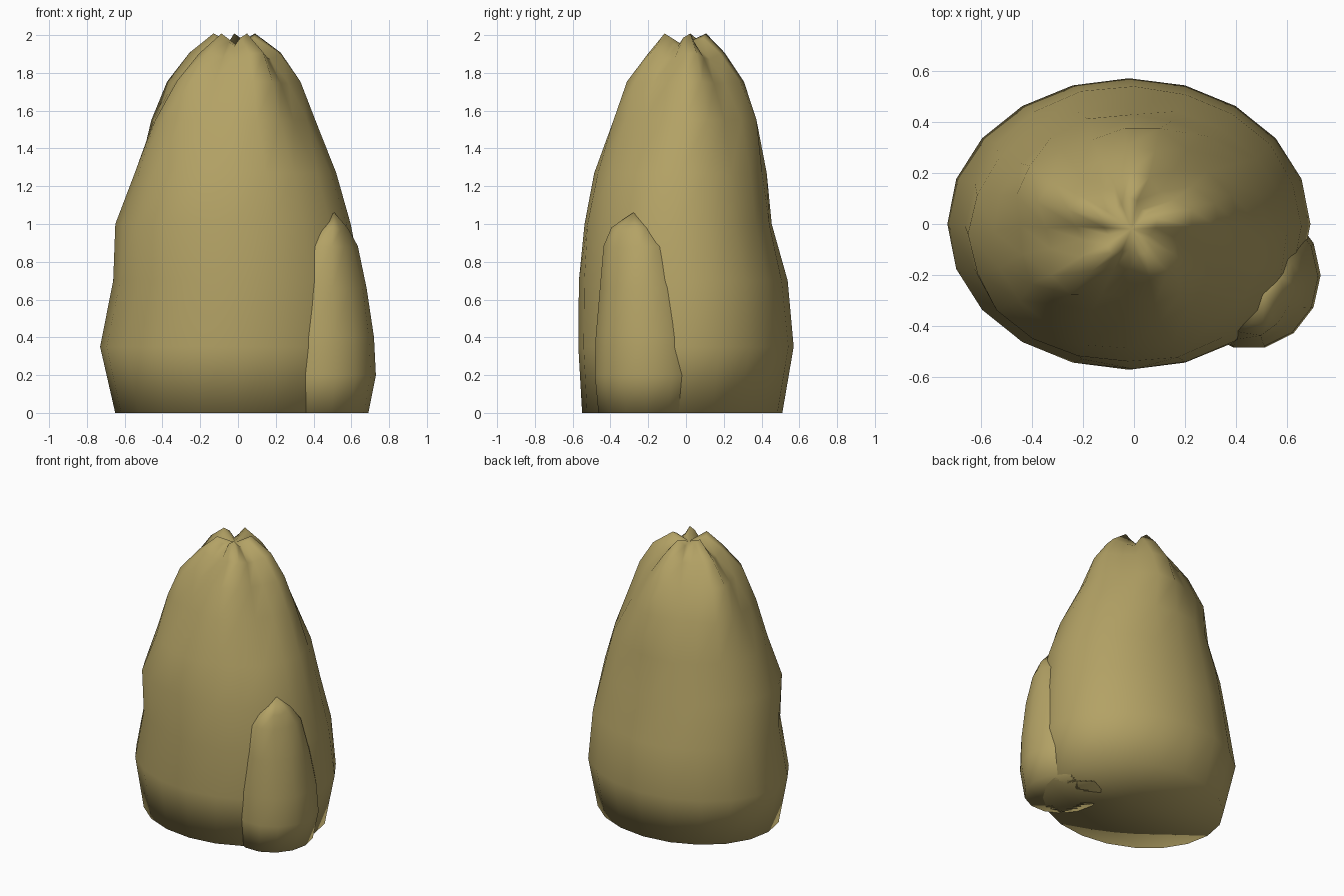
import bpy, bmesh, math, random

cube = bpy.data.objects.get("Cube")
if cube:
    bpy.data.objects.remove(cube, do_unlink=True)

random.seed(4)

tan = bpy.data.materials.new("dull_tan")
tan.use_nodes = True
colour = (0.45, 0.36, 0.13, 1)
tan.diffuse_color = colour
tan.node_tree.nodes["Principled BSDF"].inputs["Base Color"].default_value = colour


def mound(name, rings, tip, sides, lobes, pleat_from, depth):
    """Stack rings (z, x min, x max, y min, y max), pleated near the tip."""
    bm = bmesh.new()
    loops = []
    top = tip[2]
    for z, x0, x1, y0, y1 in rings:
        cx, cy = (x0 + x1) / 2, (y0 + y1) / 2
        rx, ry = (x1 - x0) / 2, (y1 - y0) / 2
        fold = max(0, (z - pleat_from) / (top - pleat_from))
        loop = []
        for i in range(sides):
            a = math.tau * i / sides
            wave = math.cos(lobes * a - fold * 1.2)
            r = 1 + depth * fold * wave
            if 0.5 < z < 1.8:
                r += random.uniform(-0.015, 0.015)
            loop.append(bm.verts.new((cx + rx * r * math.cos(a),
                                      cy + ry * r * math.sin(a),
                                      z + 0.03 * fold ** 4 * wave)))
        loops.append(loop)
    # Side walls
    for low, high in zip(loops, loops[1:]):
        for i in range(sides):
            j = (i + 1) % sides
            bm.faces.new((low[i], low[j], high[j], high[i]))
    # Pinched tip and flat underside
    peak = bm.verts.new(tip)
    z, x0, x1, y0, y1 = rings[0]
    base = bm.verts.new(((x0 + x1) / 2, (y0 + y1) / 2, z))
    for i in range(sides):
        j = (i + 1) % sides
        bm.faces.new((loops[-1][i], loops[-1][j], peak))
        bm.faces.new((loops[0][j], loops[0][i], base))
    bmesh.ops.recalc_face_normals(bm, faces=bm.faces)
    mesh = bpy.data.meshes.new(name)
    bm.to_mesh(mesh)
    bm.free()
    mesh.materials.append(tan)
    for face in mesh.polygons:
        face.use_smooth = True
    obj = bpy.data.objects.new(name, mesh)
    bpy.context.collection.objects.link(obj)
    return obj


# Tall main mound with a gathered top
mound("main_mound", [
    (0, -0.65, 0.63, -0.55, 0.51),
    (0.35, -0.73, 0.69, -0.57, 0.57),
    (0.7, -0.66, 0.66, -0.56, 0.54),
    (1.0, -0.65, 0.6, -0.54, 0.46),
    (1.27, -0.55, 0.52, -0.49, 0.43),
    (1.55, -0.47, 0.39, -0.38, 0.37),
    (1.75, -0.37, 0.31, -0.31, 0.28),
    (1.89, -0.24, 0.21, -0.2, 0.18),
    (1.975, -0.12, 0.08, -0.12, 0.09),
], (-0.01, -0.02, 1.95), 20, 5, 1.35, 0.16)

# Small mound leaning on the front corner
mound("side_mound", [
    (0, 0.19, 0.69, -0.47, 0.06),
    (0.2, 0.17, 0.73, -0.49, 0.09),
    (0.4, 0.18, 0.72, -0.485, 0.07),
    (0.66, 0.22, 0.68, -0.46, 0.02),
    (0.88, 0.28, 0.63, -0.43, -0.05),
    (0.97, 0.38, 0.58, -0.39, -0.14),
], (0.51, -0.28, 1.06), 14, 4, 0.6, 0.08)
